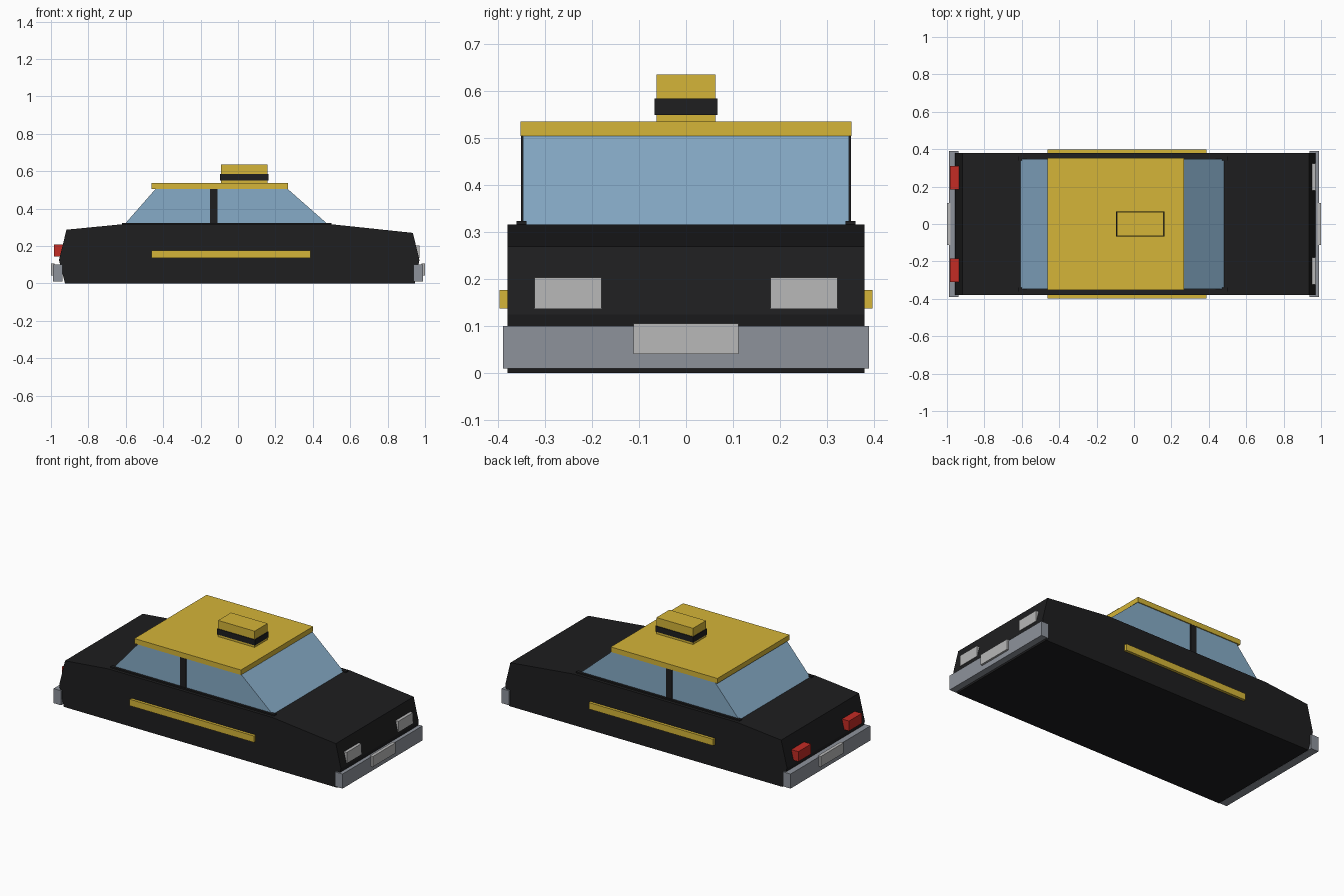
import bpy, bmesh

if "Cube" in bpy.data.objects:
    bpy.data.objects.remove(bpy.data.objects["Cube"])


def material(name, r, g, b):
    m = bpy.data.materials.new(name)
    m.diffuse_color = (r, g, b, 1)
    m.use_nodes = True
    m.node_tree.nodes["Principled BSDF"].inputs["Base Color"].default_value = m.diffuse_color
    return m


BLACK = material("black_paint", 0.013, 0.013, 0.014)
YELLOW = material("yellow_paint", 0.66, 0.46, 0.04)
GLASS = material("window_blue", 0.24, 0.41, 0.57)
CHROME = material("bumper_grey", 0.27, 0.29, 0.33)
LIGHT = material("lamp_grey", 0.48, 0.48, 0.48)
RED = material("tail_red", 0.55, 0.025, 0.018)


def extrude(name, profile, y0, y1, mat):
    """Side profile (x, z) extruded from y0 to y1."""
    bm = bmesh.new()
    face = bm.faces.new([bm.verts.new((x, y0, z)) for x, z in profile])
    ext = bmesh.ops.extrude_face_region(bm, geom=[face])
    verts = [v for v in ext["geom"] if isinstance(v, bmesh.types.BMVert)]
    bmesh.ops.translate(bm, verts=verts, vec=(0, y1 - y0, 0))
    bmesh.ops.recalc_face_normals(bm, faces=bm.faces)
    mesh = bpy.data.meshes.new(name)
    bm.to_mesh(mesh)
    bm.free()
    mesh.materials.append(mat)
    obj = bpy.data.objects.new(name, mesh)
    bpy.context.collection.objects.link(obj)
    return obj


def box(name, x, y, z, mat):
    return extrude(name, [(x[0], z[0]), (x[1], z[0]), (x[1], z[1]), (x[0], z[1])], *y, mat)


def box_pair(name, x, y, z, mat):
    """Box on both sides of the car."""
    box("left_" + name, x, y, z, mat)
    box("right_" + name, x, (-y[1], -y[0]), z, mat)


# Body shell
extrude("body", [(-0.925, 0), (0.945, 0), (0.97, 0.125), (0.935, 0.27),
                 (0.5, 0.316), (-0.62, 0.316), (-0.917, 0.287), (-0.957, 0.125)],
        -0.38, 0.38, BLACK)

# Cabin glass, window sills and middle pillars
extrude("cabin_glass", [(-0.61, 0.312), (0.485, 0.312), (0.262, 0.508), (-0.438, 0.508)],
        -0.347, 0.347, GLASS)
box_pair("window_sill", (-0.62, 0.5), (0.34, 0.361), (0.31, 0.324), BLACK)
box_pair("middle_pillar", (-0.15, -0.11), (0.33, 0.352), (0.315, 0.507), BLACK)

# Roof and roof sign
box("roof", (-0.462, 0.267), (-0.353, 0.353), (0.505, 0.536), YELLOW)
box("roof_sign", (-0.092, 0.158), (-0.063, 0.063), (0.53, 0.636), YELLOW)
box("roof_sign_band", (-0.096, 0.162), (-0.067, 0.067), (0.55, 0.585), BLACK)

# Side trim
box_pair("side_trim", (-0.463, 0.387), (0.375, 0.397), (0.137, 0.177), YELLOW)

# Bumpers and blank plates
box("front_bumper", (0.937, 0.988), (-0.39, 0.39), (0.01, 0.1), CHROME)
box("rear_bumper", (-0.988, -0.937), (-0.39, 0.39), (0.01, 0.1), CHROME)
box("front_plate", (0.98, 1.0), (-0.112, 0.112), (0.041, 0.105), LIGHT)
box("rear_plate", (-1.0, -0.98), (-0.112, 0.112), (0.041, 0.105), LIGHT)

# Lamps
box_pair("headlight", (0.945, 0.97), (0.18, 0.323), (0.137, 0.203), LIGHT)
box_pair("tail_light", (-0.985, -0.93), (0.185, 0.31), (0.145, 0.207), RED)
